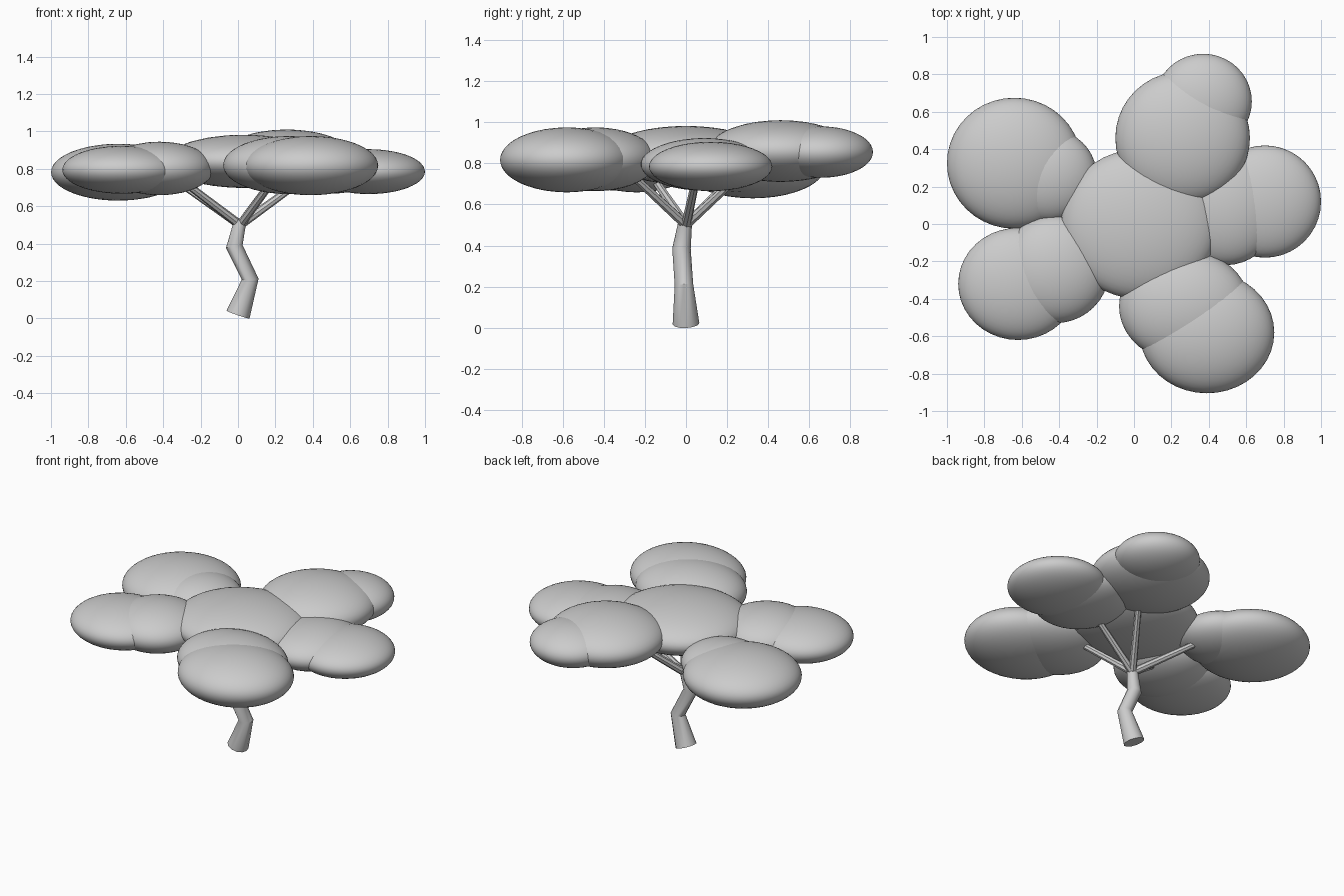
import bpy
import bmesh
from math import tau, cos, sin
from mathutils import Vector

cube = bpy.data.objects.get("Cube")
if cube:
    bpy.data.objects.remove(cube)

# One flat grey for the whole tree
grey = bpy.data.materials.new("plain grey")
grey.use_nodes = True
colour = (0.6, 0.6, 0.6, 1)
grey.diffuse_color = colour
grey.node_tree.nodes["Principled BSDF"].inputs["Base Color"].default_value = colour


def add_object(name, bm, angle):
    mesh = bpy.data.meshes.new(name)
    bmesh.ops.recalc_face_normals(bm, faces=bm.faces)
    bm.to_mesh(mesh)
    bm.free()
    mesh.materials.append(grey)
    obj = bpy.data.objects.new(name, mesh)
    bpy.context.collection.objects.link(obj)
    bpy.ops.object.select_all(action="DESELECT")
    obj.select_set(True)
    bpy.context.view_layer.objects.active = obj
    bpy.ops.object.shade_smooth_by_angle(angle=angle)
    return obj


def tube(name, path, radii, sides=12):
    """Tapered limb whose rings face along the path."""
    bm = bmesh.new()
    pts = [Vector(p) for p in path]
    rings = []
    for i, (p, r) in enumerate(zip(pts, radii)):
        along = pts[min(i + 1, len(pts) - 1)] - pts[max(i - 1, 0)]
        u = along.cross(Vector((0, 1, 0))).normalized()
        v = along.normalized().cross(u)
        rings.append([bm.verts.new(p + r * (u * cos(tau * k / sides) + v * sin(tau * k / sides)))
                      for k in range(sides)])
    for a, b in zip(rings, rings[1:]):
        for k in range(sides):
            n = (k + 1) % sides
            bm.faces.new((a[k], a[n], b[n], b[k]))
    bm.faces.new(rings[0])
    bm.faces.new(rings[-1])
    return add_object(name, bm, 0.6)


def foliage(name, centre, size):
    """Flattened leaf clump."""
    bm = bmesh.new()
    bmesh.ops.create_icosphere(bm, subdivisions=4, radius=1)
    bmesh.ops.scale(bm, vec=size, verts=bm.verts)
    bmesh.ops.translate(bm, vec=centre, verts=bm.verts)
    return add_object(name, bm, 1.0)


# Crooked trunk
tube("trunk",
     [(0, 0, 0.02), (0.065, -0.01, 0.21), (-0.02, -0.022, 0.385), (0.012, -0.003, 0.52)],
     [0.065, 0.045, 0.045, 0.033])

# Branches fanning out to the clumps
fork = (0.012, 0, 0.5)
branches = {
    "back_right_branch": (-0.32, 0.23, 0.73),
    "front_right_branch": (-0.29, -0.16, 0.73),
    "back_left_branch": (0.2, 0.28, 0.76),
    "left_branch": (0.33, 0.05, 0.73),
    "front_left_branch": (0.19, -0.26, 0.74),
}
for name, tip in branches.items():
    tube(name, [fork, tip], [0.024, 0.019], 8)

# Leaf clumps: a centre one, and an inner and outer one for each branch
clumps = {
    "centre_foliage": ((0.03, 0, 0.84), (0.42, 0.4, 0.142)),
    "back_right_outer_foliage": ((-0.64, 0.325, 0.782), (0.36, 0.35, 0.152)),
    "back_right_inner_foliage": ((-0.46, 0.26, 0.79), (0.26, 0.25, 0.13)),
    "front_right_outer_foliage": ((-0.62, -0.32, 0.795), (0.32, 0.3, 0.128)),
    "front_right_inner_foliage": ((-0.42, -0.24, 0.802), (0.29, 0.29, 0.143)),
    "back_left_inner_foliage": ((0.26, 0.46, 0.86), (0.36, 0.355, 0.15)),
    "back_left_outer_foliage": ((0.37, 0.655, 0.855), (0.26, 0.255, 0.125)),
    "left_inner_foliage": ((0.49, 0.09, 0.795), (0.29, 0.31, 0.128)),
    "left_outer_foliage": ((0.7, 0.12, 0.785), (0.3, 0.3, 0.12)),
    "front_left_inner_foliage": ((0.27, -0.44, 0.82), (0.35, 0.3, 0.155)),
    "front_left_outer_foliage": ((0.39, -0.58, 0.817), (0.36, 0.325, 0.158)),
}
for name, (centre, size) in clumps.items():
    foliage(name, centre, size)
